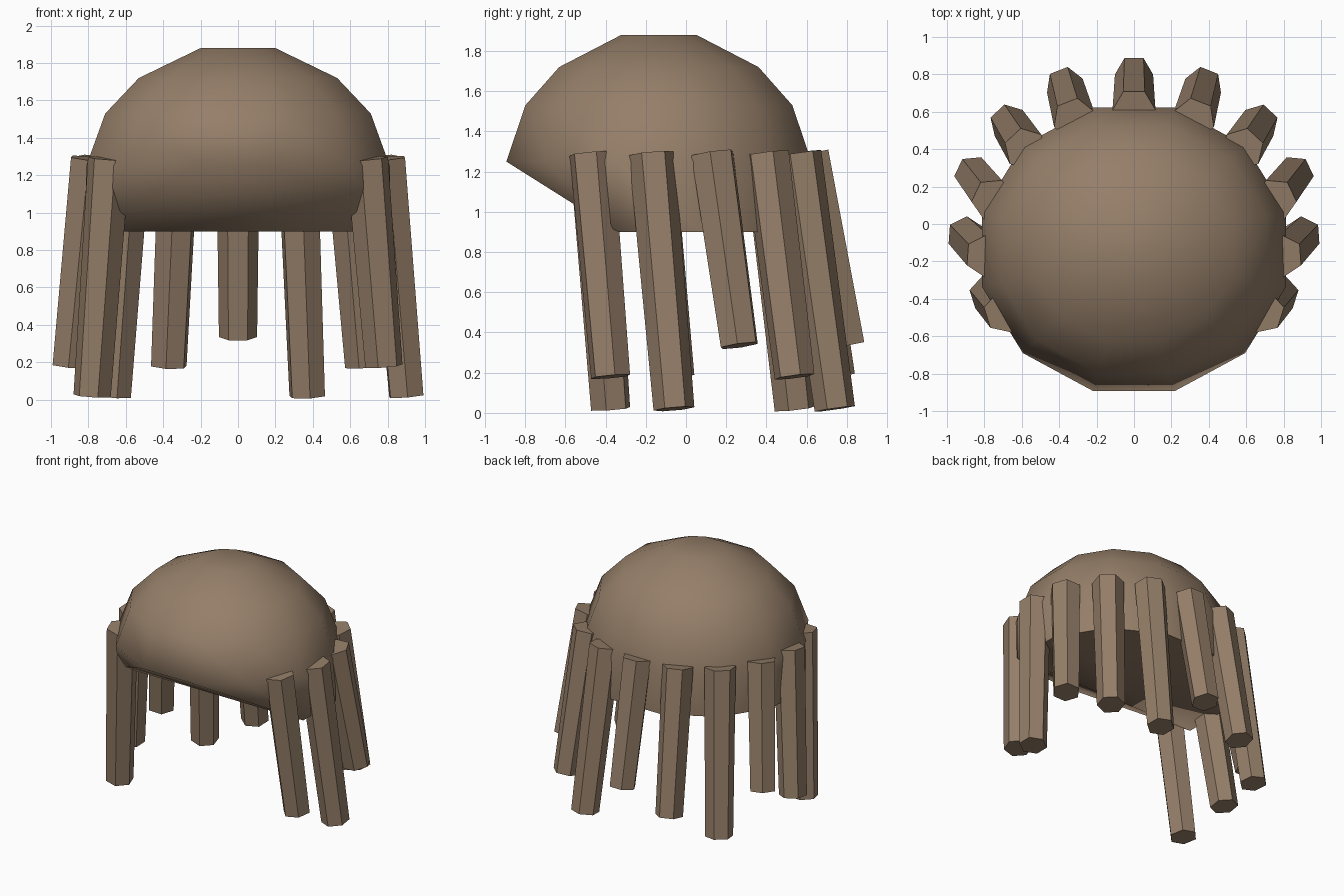
import bpy, bmesh, math
from mathutils import Vector

if "Cube" in bpy.data.objects:
    bpy.data.objects.remove(bpy.data.objects["Cube"])

mat = bpy.data.materials.new("brown")
mat.diffuse_color = (0.30, 0.21, 0.14, 1)
mat.use_nodes = True
mat.node_tree.nodes["Principled BSDF"].inputs["Base Color"].default_value = mat.diffuse_color


def finish(bm, name, angle):
    bmesh.ops.recalc_face_normals(bm, faces=bm.faces)
    me = bpy.data.meshes.new(name)
    bm.to_mesh(me)
    bm.free()
    ob = bpy.data.objects.new(name, me)
    me.materials.append(mat)
    bpy.context.collection.objects.link(ob)
    bpy.ops.object.select_all(action='DESELECT')
    ob.select_set(True)
    bpy.context.view_layer.objects.active = ob
    bpy.ops.object.shade_smooth_by_angle(angle=math.radians(angle))
    return ob


# Cap: twelve-sided dome, with a lower wall only around the sides and back
N = 12
bm = bmesh.new()


def ring(r, z, count=N):
    pts = []
    for k in range(count):
        a = math.radians(-15 + 30 * k)
        pts.append(bm.verts.new((r * math.cos(a), -0.135 + 0.935 * r * math.sin(a), z)))
    return pts


rings = [ring(r, z) for r, z in ((0.207, 1.88), (0.549, 1.72), (0.735, 1.53), (0.84, 1.25))]
bm.faces.new(rings[0])
for up, low in zip(rings, rings[1:]):
    for k in range(N):
        j = (k + 1) % N
        bm.faces.new((up[k], up[j], low[j], low[k]))
rim = rings[-1]
base = ring(0.84, 0.90, 8)
for k in range(7):
    bm.faces.new((rim[k], rim[k + 1], base[k + 1], base[k]))
# Wall ends, sloping front underside and flat bottom
right, left = base[0], base[7]
for f in ((rim[0], right, rim[11]), (rim[7], rim[8], left),
          (right, rim[10], rim[11]), (right, rim[9], rim[10]),
          (right, left, rim[9]), (left, rim[8], rim[9]), base):
    bm.faces.new(f)
finish(bm, "hair_cap", 50)


# Hanging locks: tapered hexagonal rods, ends square to their axis
def lock(name, top, bottom, heading):
    top, bottom = Vector(top), Vector(bottom)
    axis = (bottom - top).normalized()
    out = Vector((math.cos(heading), math.sin(heading), 0))
    out = (out - axis * out.dot(axis)).normalized()
    side = axis.cross(out)
    bm = bmesh.new()
    ends = []
    for c, r in ((top, 0.115), (bottom, 0.102)):
        ends.append([bm.verts.new(c + r * (math.cos(a) * out + math.sin(a) * side))
                     for a in (math.radians(30 + 60 * i) for i in range(6))])
        bm.faces.new(ends[-1])
    for i in range(6):
        j = (i + 1) % 6
        bm.faces.new((ends[0][i], ends[0][j], ends[1][j], ends[1][i]))
    finish(bm, name, 30)


# Top and bottom centres (x, y) from the front right round to the back
half = [((0.69, -0.47), (0.78, -0.375)),
        ((0.79, -0.17), (0.90, -0.06)),
        ((0.755, 0.13), (0.86, 0.265)),
        ((0.58, 0.40), (0.67, 0.54)),
        ((0.32, 0.56), (0.37, 0.74)),
        ((0.0, 0.61), (0.0, 0.80))]
path = half + [((-t[0], t[1]), (-b[0], b[1])) for t, b in reversed(half[:-1])]
heights = (0.18, 0.02, 0.335)  # repeating tip heights
for i, (t, b) in enumerate(path):
    heading = math.radians(-17.5 + 21.5 * i)
    lock(f"hair_lock_{i + 1}", (*t, 1.29), (*b, heights[i % 3]), heading)
